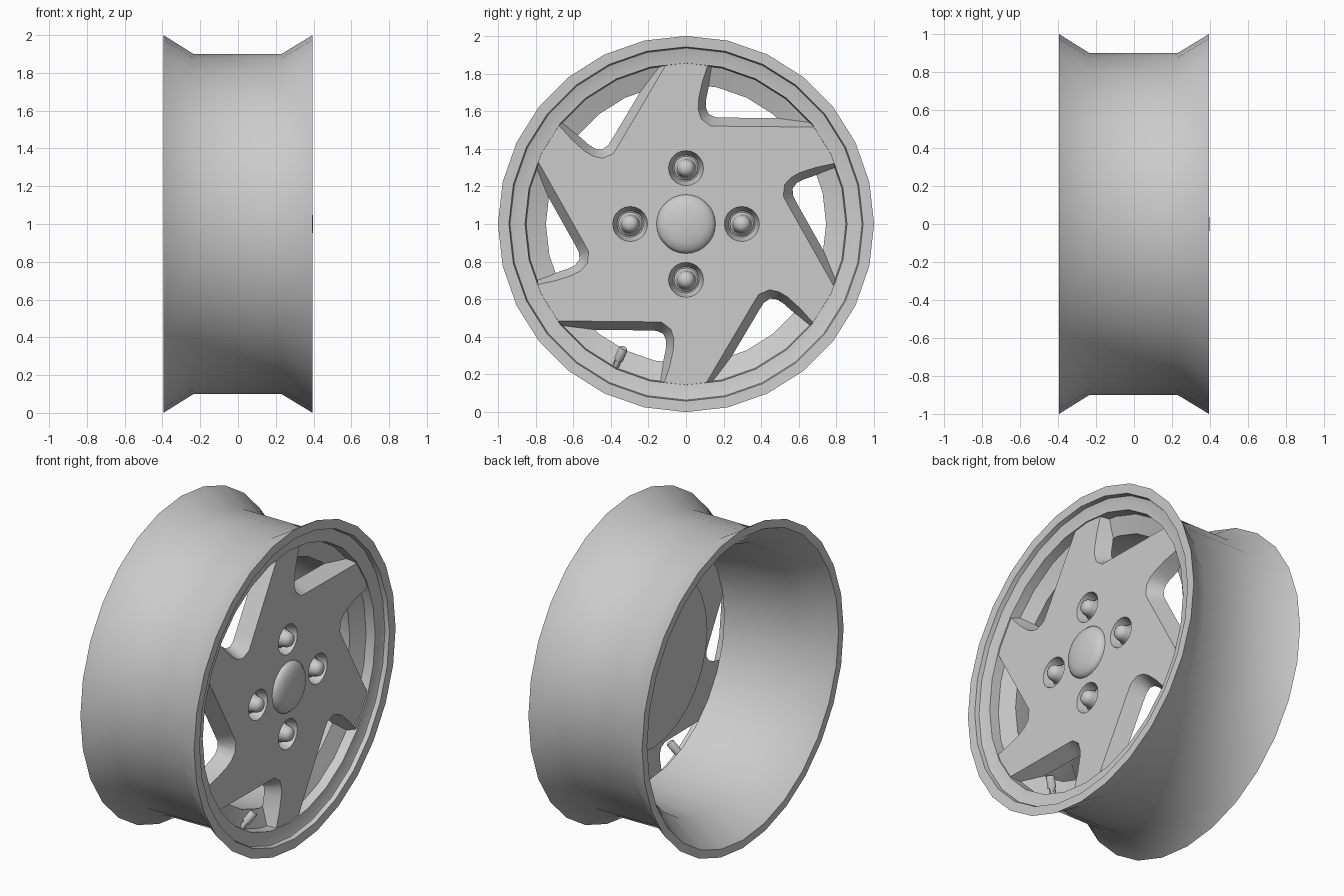
import bpy, bmesh, math
from mathutils import Matrix, Vector

if "Cube" in bpy.data.objects:
    bpy.data.objects.remove(bpy.data.objects["Cube"])

AXLE_Z = 1.0


def finish(bm, name, angle=30):
    bmesh.ops.recalc_face_normals(bm, faces=bm.faces)
    me = bpy.data.meshes.new(name)
    bm.to_mesh(me)
    bm.free()
    ob = bpy.data.objects.new(name, me)
    bpy.context.collection.objects.link(ob)
    bpy.ops.object.select_all(action='DESELECT')
    bpy.context.view_layer.objects.active = ob
    ob.select_set(True)
    if angle:
        bpy.ops.object.shade_smooth_by_angle(angle=math.radians(angle))
    return ob


def lathe(name, profile, segs, matrix, ring=False, angle=30):
    """Spin (x, radius) points around local x; a ring closes on itself, others get caps."""
    bm = bmesh.new()
    loops = []
    for x, r in profile:
        loops.append([bm.verts.new(matrix @ Vector((x, r * math.sin(a), r * math.cos(a))))
                      for a in (2 * math.pi * i / segs for i in range(segs))])
    pairs = list(zip(loops, loops[1:]))
    if ring:
        pairs.append((loops[-1], loops[0]))
    else:
        bm.faces.new(loops[0])
        bm.faces.new(loops[-1])
    for a, b in pairs:
        for i in range(segs):
            j = (i + 1) % segs
            bm.faces.new((a[i], a[j], b[j], b[i]))
    return finish(bm, name, angle)


def at(y, z):
    return Matrix.Translation((0, y, AXLE_Z + z))


# Rim barrel with flared lips, stepped front ring and a shelf behind the spokes
lathe("rim", [(-.395, 1.0), (-.235, .90), (.23, .90), (.395, 1.0), (.393, .942),
              (.366, .936), (.362, .926), (.354, .856), (.295, .85),
              (.255, .745), (-.20, .81), (-.395, .95)],
      28, at(0, 0), ring=True, angle=45)

# Six swept spokes: one window outline, front and back, repeated around the axle
front = [(.124, .871), (.085, .75), (.066, .66), (.065, .61), (.08, .56), (.13, .522),
         (.20, .52), (.71, .515)]
back = [(.165, .865), (.125, .75), (.107, .66), (.105, .62), (.12, .585), (.155, .568),
        (.20, .566), (.67, .56)]
bm = bmesh.new()
sides = []
for x, outline in ((.347, front), (.255, back)):
    loop = []
    for k in range(6):
        a = -k * math.pi / 3
        c, s = math.cos(a), math.sin(a)
        loop += [bm.verts.new((x, y * c - z * s, AXLE_Z + y * s + z * c)) for y, z in outline]
    bm.faces.new(loop)
    sides.append(loop)
n = len(sides[0])
for i in range(n):
    j = (i + 1) % n
    bm.faces.new((sides[0][i], sides[0][j], sides[1][j], sides[1][i]))
spokes = finish(bm, "spokes", 0)

# Tapered lug pockets cut into the spoke face
lug_spots = [(0, .297), (.297, 0), (0, -.297), (-.297, 0)]
for y, z in lug_spots:
    cutter = lathe("lug_pocket_cutter", [(.27, .07), (.356, .096)], 20, at(y, z))
    cutter.hide_render = True
    mod = spokes.modifiers.new("pocket", 'BOOLEAN')
    mod.operation = 'DIFFERENCE'
    mod.solver = 'EXACT'
    mod.object = cutter
    bpy.context.view_layer.objects.active = spokes
    bpy.ops.object.modifier_apply(modifier=mod.name)
    bpy.data.objects.remove(cutter)
bpy.ops.object.select_all(action='DESELECT')
spokes.select_set(True)
bpy.ops.object.shade_smooth_by_angle(angle=math.radians(50))

# Mounting disc behind the spokes
lathe("hub_disc", [(.23, .54), (.265, .55)], 28, at(0, 0))

# Lug nuts with a flange and a domed head
for y, z in lug_spots:
    lathe("lug_nut", [(.25, .064), (.30, .064), (.308, .055), (.335, .048), (.352, .045),
                      (.368, .036), (.378, .02), (.38, .004)], 16, at(y, z))

# Domed centre cap
lathe("centre_cap", [(.33, .157), (.355, .157), (.374, .14), (.387, .105),
                     (.395, .06), (.398, .005)], 28, at(0, 0), angle=50)

# Tyre valve: thin stem with a wider cap, leaning forward from the shelf
base = Vector((.285, -.375, AXLE_Z - .76))
tip = Vector((.345, -.332, AXLE_Z - .66))
aim = (tip - base).to_track_quat('X', 'Z').to_matrix().to_4x4()
size = (tip - base).length
lathe("valve", [(-.03, .018), (size * .4, .018), (size * .4, .025), (size * .92, .025),
                (size, .02)], 12, Matrix.Translation(base) @ aim)
